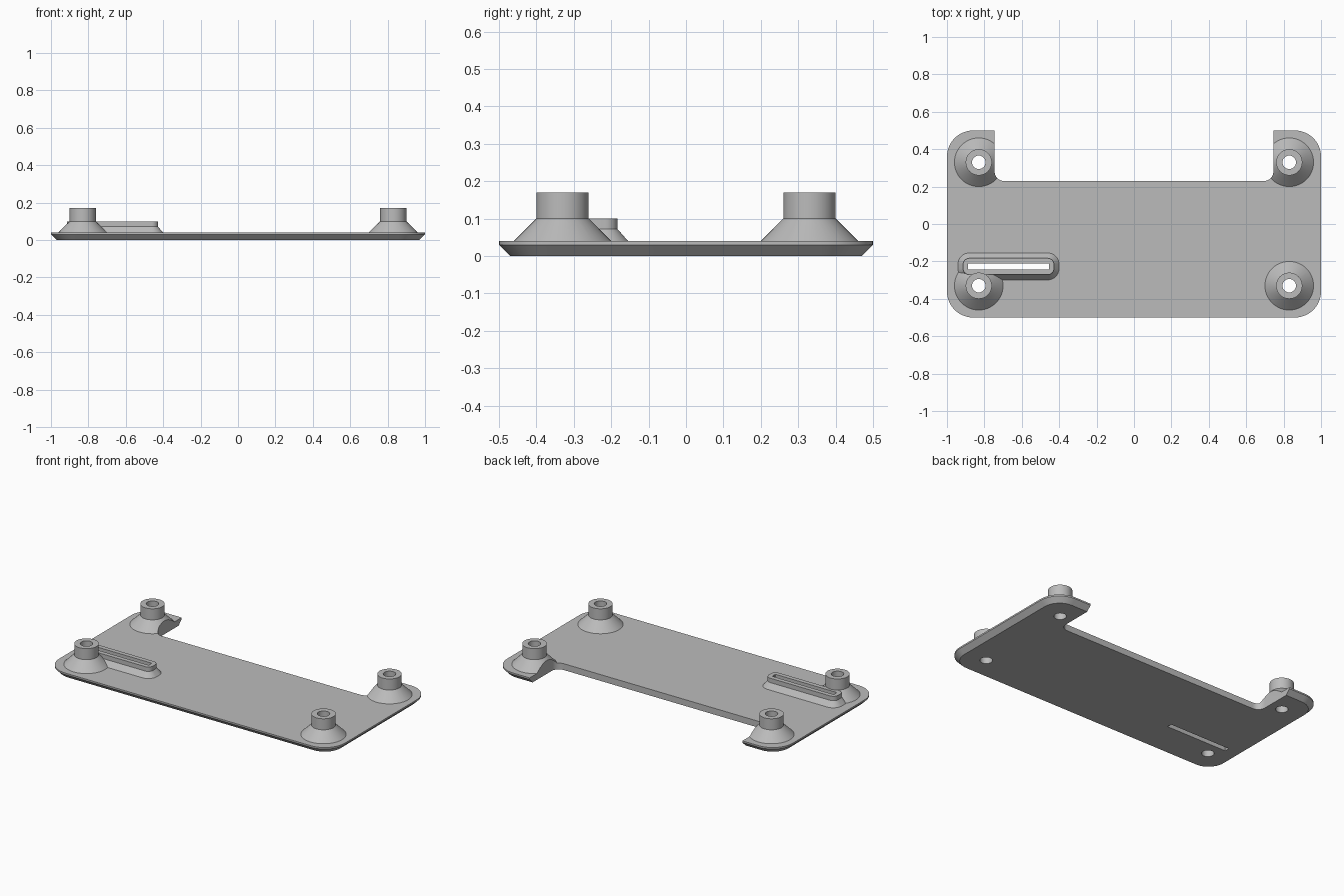
import bpy, bmesh, math

if "Cube" in bpy.data.objects:
    bpy.data.objects.remove(bpy.data.objects["Cube"])

grey = bpy.data.materials.new("plain grey")
grey.diffuse_color = (0.5, 0.5, 0.5, 1)
grey.use_nodes = True
grey.node_tree.nodes["Principled BSDF"].inputs["Base Color"].default_value = grey.diffuse_color


def rounded(cx, cy, hx, hy, r, steps=12):
    """Outline of a rounded rectangle; a circle when hx == hy == r."""
    pts = []
    for k, (sx, sy) in enumerate([(1, 1), (-1, 1), (-1, -1), (1, -1)]):
        for i in range(steps + 1):
            a = math.pi / 2 * (k + i / steps)
            p = (cx + sx * (hx - r) + r * math.cos(a),
                 cy + sy * (hy - r) + r * math.sin(a))
            if not pts or math.dist(p, pts[-1]) > 1e-5:
                pts.append(p)
    if math.dist(pts[0], pts[-1]) < 1e-5:
        pts.pop()
    return pts


def loft(name, cx, cy, sections):
    """Closed solid through stacked sections (z, half x, half y, radius)."""
    bm = bmesh.new()
    rings = [[bm.verts.new((x, y, z)) for x, y in rounded(cx, cy, hx, hy, r)]
             for z, hx, hy, r in sections]
    n = len(rings[0])
    for a, b in zip(rings, rings[1:]):
        for i in range(n):
            j = (i + 1) % n
            bm.faces.new((a[i], a[j], b[j], b[i]))
    bm.faces.new(rings[0][::-1])
    bm.faces.new(rings[-1])
    bmesh.ops.recalc_face_normals(bm, faces=bm.faces)
    mesh = bpy.data.meshes.new(name)
    bm.to_mesh(mesh)
    bm.free()
    mesh.materials.append(grey)
    obj = bpy.data.objects.new(name, mesh)
    bpy.context.collection.objects.link(obj)
    return obj


def combine(target, tool, operation):
    """Apply a boolean and discard the tool."""
    mod = target.modifiers.new(operation, 'BOOLEAN')
    mod.operation = operation
    mod.solver = 'EXACT'
    mod.object = tool
    bpy.context.view_layer.objects.active = target
    bpy.ops.object.modifier_apply(modifier=mod.name)
    bpy.data.objects.remove(tool)


# Base plate with chamfered underside
plate = loft("mounting_plate", 0, 0, [
    (0, 0.97, 0.47, 0.11), (0.03, 1, 0.5, 0.14), (0.04, 1, 0.5, 0.14)])

# Four standoffs on flared feet
centres = [(sx * 0.83, sy * 0.33) for sx in (-1, 1) for sy in (-1, 1)]
for x, y in centres:
    combine(plate, loft("standoff", x, y, [
        (z, r, r, r) for z, r in
        [(0.02, 0.13), (0.04, 0.13), (0.10, 0.07), (0.17, 0.07)]]), 'UNION')

# Raised slot collar with flared foot
SX, SY = -0.671, -0.227
combine(plate, loft("slot_collar", SX, SY, [
    (0.02, 0.27, 0.072, 0.06), (0.04, 0.27, 0.072, 0.06),
    (0.072, 0.243, 0.044, 0.033), (0.10, 0.243, 0.044, 0.033)]), 'UNION')

# Through slot, screw holes and rear notch
combine(plate, loft("slot_cutter", SX, SY, [
    (z, 0.216, 0.016, 0.003) for z in (-0.1, 0.3)]), 'DIFFERENCE')
for x, y in centres:
    combine(plate, loft("hole_cutter", x, y, [
        (z, 0.036, 0.036, 0.036) for z in (-0.1, 0.3)]), 'DIFFERENCE')
combine(plate, loft("notch_cutter", 0, 0.73, [
    (z, 0.745, 0.5, 0.05) for z in (-0.1, 0.3)]), 'DIFFERENCE')

# Smooth rounds, crisp edges
bpy.ops.object.select_all(action='DESELECT')
plate.select_set(True)
bpy.context.view_layer.objects.active = plate
bpy.ops.object.shade_smooth_by_angle(angle=math.radians(25))
